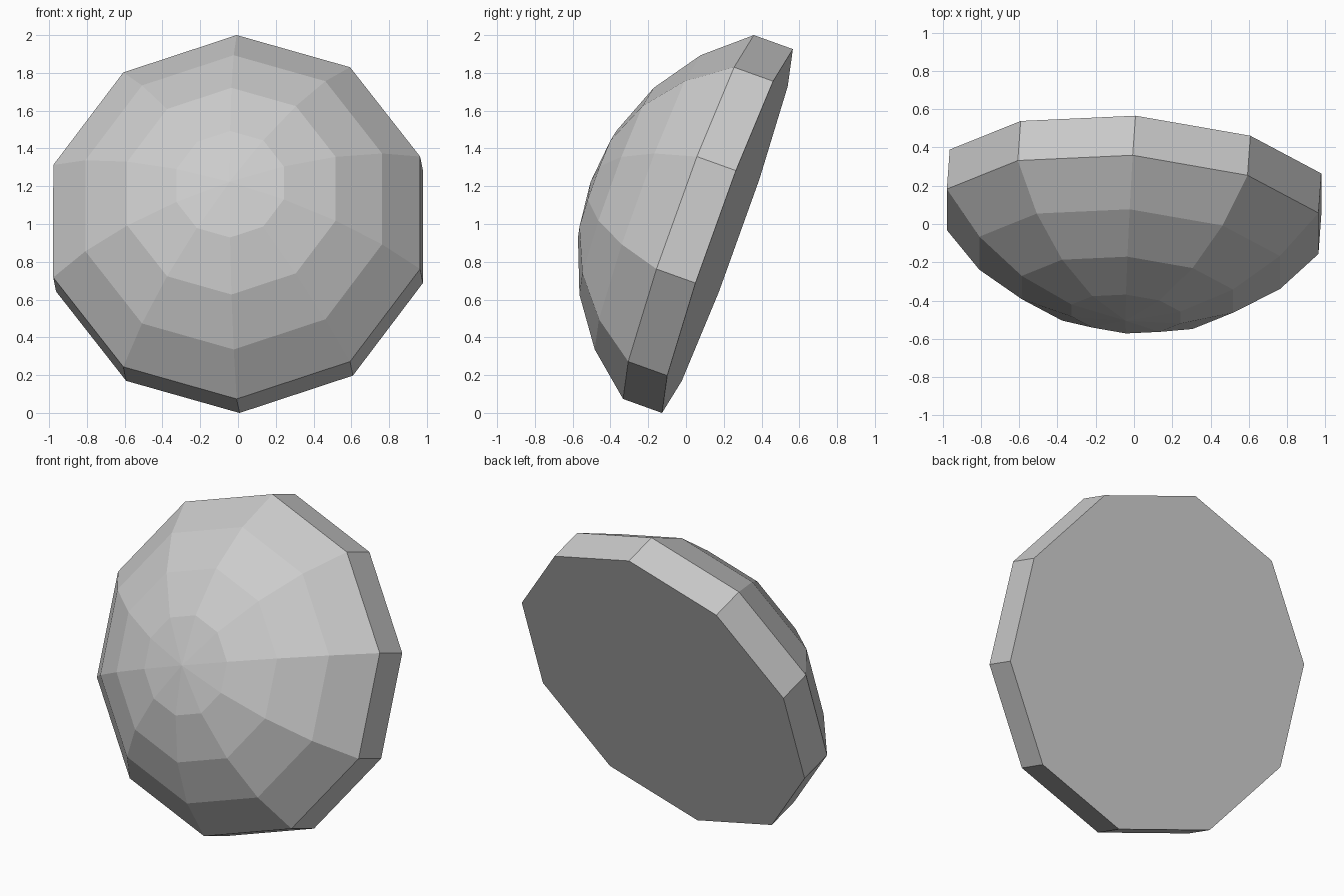
import bpy, bmesh, math
from mathutils import Matrix, Vector

if "Cube" in bpy.data.objects:
    bpy.data.objects.remove(bpy.data.objects["Cube"], do_unlink=True)

SIDES = 10
SPHERE_R = 1.2245                 # radius of the sphere the cap is cut from
CAP_ANGLE = math.radians(56.7)    # half opening of the cap
CAP_STEPS = 4
BAND = 0.22                       # depth of the straight rim band

# Tilted frame: back axis, rim "up" and rim "side"
back = Vector((0.068, 0.937, -0.337)).normalized()
up = Vector((0, 0.338, 0.941))
up = (up - back * up.dot(back)).normalized()
side = back.cross(up)
frame = Matrix((side, up, back)).transposed().to_4x4()
frame.translation = (-0.007, 0.013, 1.037)

# Profile from the back rim, over the band, up to the last ring before the pole
base = SPHERE_R * math.cos(CAP_ANGLE)
profile = [(SPHERE_R * math.sin(CAP_ANGLE), BAND)]
for i in range(CAP_STEPS, 0, -1):
    a = CAP_ANGLE * i / CAP_STEPS
    profile.append((SPHERE_R * math.sin(a), base - SPHERE_R * math.cos(a)))

bm = bmesh.new()
rings = []
for radius, depth in profile:
    ring = []
    for k in range(SIDES):
        t = math.tau * k / SIDES
        ring.append(bm.verts.new((radius * math.sin(t), radius * math.cos(t), depth)))
    rings.append(ring)
pole = bm.verts.new((0, 0, base - SPHERE_R))

# Flat back, side quads, and the fan at the pole
bm.faces.new(rings[0])
for k in range(SIDES):
    n = (k + 1) % SIDES
    for a, b in zip(rings, rings[1:]):
        bm.faces.new((a[k], a[n], b[n], b[k]))
    bm.faces.new((rings[-1][k], rings[-1][n], pole))
bm.transform(frame)
bmesh.ops.recalc_face_normals(bm, faces=bm.faces[:])

mesh = bpy.data.meshes.new("faceted_dome")
bm.to_mesh(mesh)
bm.free()

# Plain grey material
grey = bpy.data.materials.new("light_grey")
grey.use_nodes = True
colour = (0.6, 0.6, 0.6, 1)
grey.diffuse_color = colour
grey.node_tree.nodes["Principled BSDF"].inputs["Base Color"].default_value = colour
mesh.materials.append(grey)

dome = bpy.data.objects.new("faceted_dome", mesh)
bpy.context.collection.objects.link(dome)
